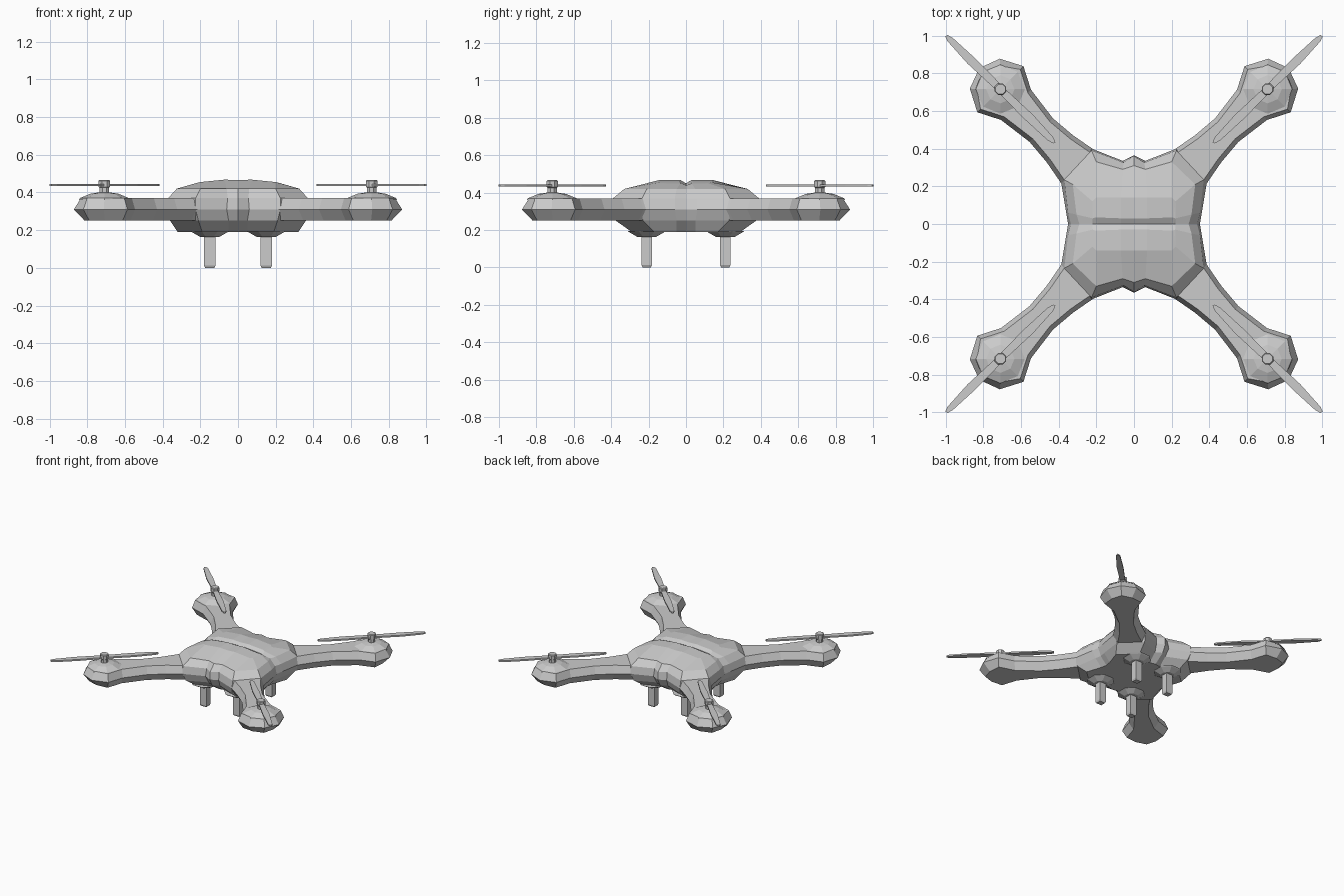
import bpy, bmesh, math

if "Cube" in bpy.data.objects:
    bpy.data.objects.remove(bpy.data.objects["Cube"])

R2 = math.sqrt(2)


def diag(u, v, z):
    """u runs outward along the arm diagonal, v across it."""
    return ((u - v) / R2 - 0.003, (u + v) / R2 + 0.003, z)


def loft(name, rings, cap_top=True, mirror=True):
    """Skin equal-length rings into a closed flat-shaded object."""
    bm = bmesh.new()
    rows = [[bm.verts.new(p) for p in r] for r in rings]
    n = len(rows[0])
    for a, b in zip(rows, rows[1:]):
        for i in range(n):
            j = (i + 1) % n
            bm.faces.new((a[i], a[j], b[j], b[i]))
    bm.faces.new(rows[0][::-1])
    if cap_top:
        bm.faces.new(rows[-1])
    bmesh.ops.remove_doubles(bm, verts=bm.verts, dist=0.0005)
    bmesh.ops.recalc_face_normals(bm, faces=bm.faces)
    me = bpy.data.meshes.new(name)
    bm.to_mesh(me)
    bm.free()
    ob = bpy.data.objects.new(name, me)
    bpy.context.collection.objects.link(ob)
    if mirror:
        m = ob.modifiers.new("four_corners", "MIRROR")
        m.use_axis = (True, True, False)
        m.use_mirror_merge = False
    return ob


def lathe(name, cx, cy, profile, sides=8, phase=0.0, squash=1.0):
    rings = []
    for r, z in profile:
        ang = [phase + 2 * math.pi * i / sides for i in range(sides)]
        rings.append([(cx + r * math.cos(a), cy + squash * r * math.sin(a), z) for a in ang])
    return loft(name, rings)


def full_ring(q):
    """Complete a body ring from one quadrant running from +y to +x."""
    half = q + [(x, -y, z) for x, y, z in q[-2::-1]]
    return half + [(-x, y, z) for x, y, z in half[-2:0:-1]]


def level(z, *pts):
    return [(x, y, z) for x, y in pts]


# Body shell: pinched waist, sloped shoulders, groove across the top
body = [
    level(0.19, (0, .25), (.05, .24), (.19, .29), (.32, .17), (.28, .05), (.27, 0)),
    level(0.25, (0, .335), (.05, .305), (.21, .375), (.36, .23), (.335, .05), (.325, 0)),
    level(0.31, (0, .365), (.06, .335), (.225, .40), (.39, .24), (.36, .06), (.35, 0)),
    level(0.37, (0, .36), (.055, .325), (.225, .39), (.37, .235), (.35, .06), (.335, 0)),
    level(0.42, (0, .31), (.06, .29), (.20, .33), (.325, .21), (.305, .05), (.29, 0)),
    [(0, .14, .465), (.07, .14, .468), (.20, .14, .455), (.22, .12, .45), (.22, .03, .45), (.22, 0, .435)],
    [(0, .03, .465), (.07, .03, .468), (.20, .035, .455), (.21, .033, .452), (.22, .03, .45), (.22, 0, .435)],
    [(0, 0, .45), (.07, 0, .45), (.19, 0, .44), (.20, 0, .438), (.21, 0, .437), (.22, 0, .435)],
]
loft("body", [full_ring(q) for q in body], cap_top=False)
bpy.data.objects["body"].modifiers.clear()

# Arms flaring into octagonal motor pods
HUB = 1.007
outline = [(.36, .14), (.44, .122), (.56, .10), (.70, .088), (.89, .113), (HUB, .173), (1.124, .112), (1.165, 0)]


def arm_ring(z, inset):
    pts = []
    for u, v in outline:
        if u > HUB:
            u -= inset
        pts.append((u, max(v - inset * 0.8, 0)))
    return [diag(u, v, z) for u, v in pts] + [diag(u, -v, z) for u, v in pts[-2::-1]]


loft("arms", [arm_ring(.25, .045), arm_ring(.31, 0), arm_ring(.37, .03)])

# Pod domes and propeller hubs
hx, hy, _ = diag(HUB, 0, 0)
lathe("motor_domes", hx, hy, [(.135, .36), (.13, .37), (.075, .393), (.03, .40)])
lathe("propeller_hubs", hx, hy, [(.027, .39), (.027, .425), (.033, .43), (.033, .462), (.028, .467)],
      phase=math.pi / 8)

# Two-bladed propellers
side_a = [(-.405, .008), (-.38, .018), (-.22, .027), (-.04, .02), (.04, .02), (.2, .022), (.37, .014), (.402, .005)]
blade = side_a + [(-u, -v) for u, v in side_a]
loft("propellers", [[diag(HUB + u, v, z) for u, v in blade] for z in (.433, .445)])

# Landing legs with tapered sockets
lathe("leg_sockets", .15, .21, [(.11, .195), (.10, .188), (.055, .164)], phase=math.pi / 8)
Q = .03 * R2
lathe("landing_legs", .15, .21, [(Q * .8, 0), (Q, .012), (Q, .2)], sides=4, phase=math.pi / 4, squash=.9)
